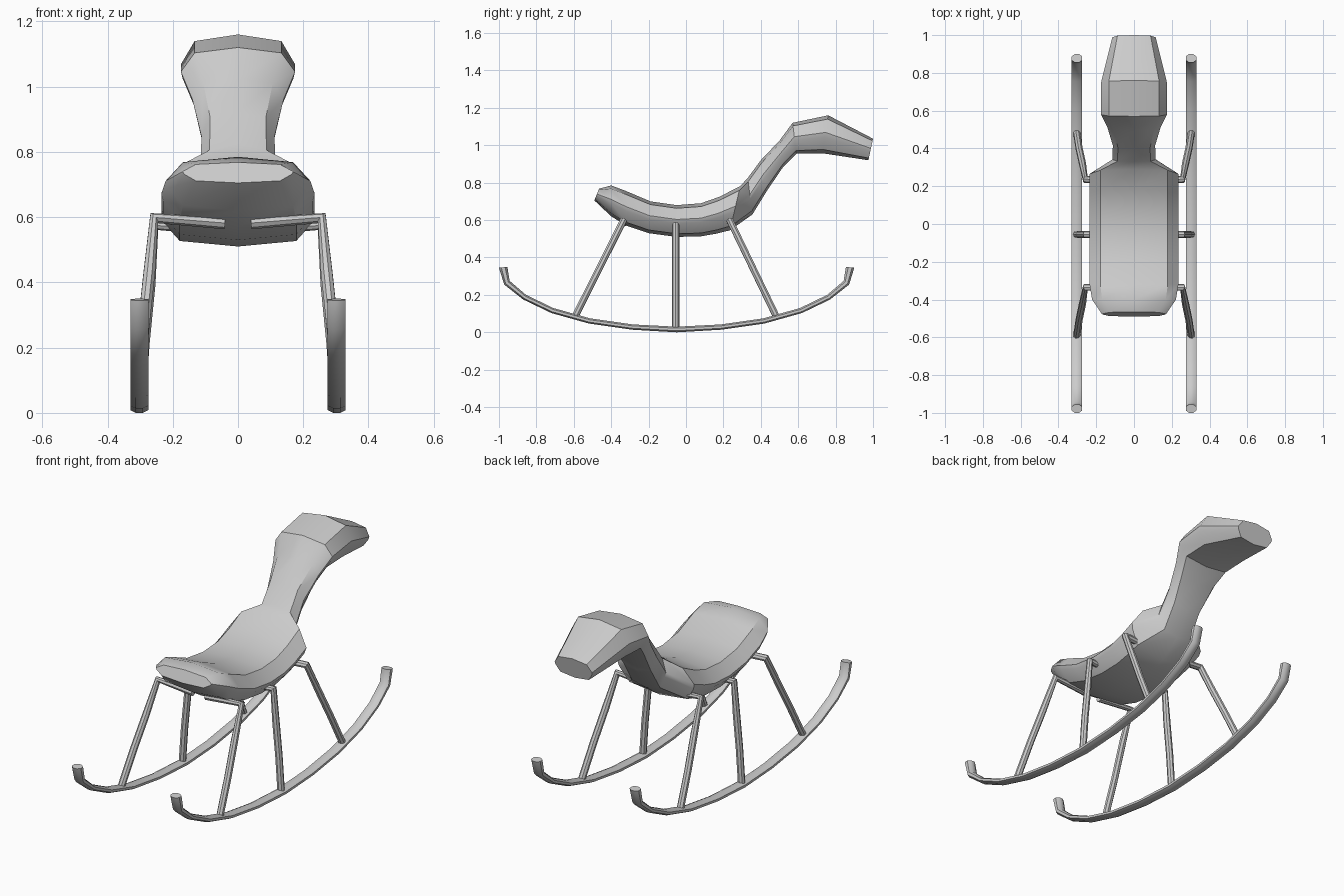
import bpy, bmesh
from mathutils import Vector

if "Cube" in bpy.data.objects:
    bpy.data.objects.remove(bpy.data.objects["Cube"])

# Cross-sections in unit coordinates: (sideways, bottom-to-top)
BODY = [(0, 1), (.76, .8), (1, .1), (.97, -.15), (.76, -.8), (0, -1),
        (-.76, -.8), (-.97, -.15), (-1, .1), (-.76, .8)]
ROUND = [(.4, 1), (1, .45), (1, -.45), (.4, -1),
         (-.4, -1), (-1, -.45), (-1, .45), (-.4, 1)]


def loft(name, profile, stations, x0=0.0):
    """Skin a profile through stations (y_top, z_top, y_bottom, z_bottom, half_width)."""
    bm = bmesh.new()
    rings = []
    for yt, zt, yb, zb, w in stations:
        top, bot = Vector((0, yt, zt)), Vector((0, yb, zb))
        mid, half = (top + bot) / 2, (top - bot) / 2
        rings.append([bm.verts.new(mid + half * v + Vector((x0 + u * w, 0, 0)))
                      for u, v in profile])
    n = len(profile)
    for a, b in zip(rings, rings[1:]):
        for i in range(n):
            bm.faces.new((a[i], a[(i + 1) % n], b[(i + 1) % n], b[i]))
    bm.faces.new(rings[0])
    bm.faces.new(rings[-1][::-1])
    bmesh.ops.recalc_face_normals(bm, faces=bm.faces)
    me = bpy.data.meshes.new(name)
    bm.to_mesh(me)
    bm.free()
    ob = bpy.data.objects.new(name, me)
    bpy.context.collection.objects.link(ob)
    smooth(ob)
    return ob


def smooth(ob):
    bpy.ops.object.select_all(action='DESELECT')
    ob.select_set(True)
    bpy.context.view_layer.objects.active = ob
    if ob.type == 'CURVE':
        bpy.ops.object.convert(target='MESH')
    bpy.ops.object.shade_smooth_by_angle(angle=0.6)


def tube(name, points, radius):
    cu = bpy.data.curves.new(name, 'CURVE')
    cu.dimensions = '3D'
    cu.bevel_depth, cu.bevel_resolution, cu.use_fill_caps = radius, 2, True
    sp = cu.splines.new('POLY')
    sp.points.add(len(points) - 1)
    for p, co in zip(sp.points, points):
        p.co = (*co, 1)
    ob = bpy.data.objects.new(name, cu)
    bpy.context.collection.objects.link(ob)
    smooth(ob)


# Seat, neck and head as one continuous body
loft("seat_neck_and_head", BODY, [
    (-.465, .768, -.49, .705, .17),
    (-.40, .785, -.40, .62, .222),
    (-.32, .755, -.32, .57, .235),
    (-.19, .70, -.20, .53, .235),
    (-.05, .68, -.05, .51, .235),
    (.08, .69, .08, .513, .235),
    (.18, .725, .16, .527, .235),
    (.29, .782, .235, .545, .235),
    (.33, .825, .355, .63, .115),
    (.40, .92, .435, .76, .112),
    (.50, 1.025, .52, .885, .14),
    (.57, 1.12, .59, .955, .175),
    (.76, 1.16, .73, .957, .175),
    (1.0, 1.035, .975, .92, .115)])

# Curved runners with flared upturned tips, symmetric about y = -0.05
half = [(.905, .35, .95, .345), (.893, .275, .922, .255), (.805, .20, .82, .175),
        (.66, .13, .67, .103), (.465, .075, .47, .047), (.235, .042, .24, .014)]
stations = [(-.05 - a, b, -.05 - c, d, .0275) for a, b, c, d in half]
stations.append((-.05, .03, -.05, 0, .0275))
stations += [(-.05 + a, b, -.05 + c, d, .0275) for a, b, c, d in reversed(half)]

# Bent legs: (name, y at top, y at foot, bar height, foot height)
legs = [("front_leg", -.335, -.59, .597, .09),
        ("middle_leg", -.055, -.055, .575, .025),
        ("back_leg", .235, .48, .597, .09)]
for s, side in ((-1, "left"), (1, "right")):
    loft(side + "_runner", ROUND, stations, s * .3025)
    for name, yt, yf, zt, zf in legs:
        path = [(s * .04, yt, zt - .015), (s * .257, yt, zt)]
        for t, x in ((.33, .272), (.66, .29), (1, .303)):
            path.append((s * x, yt + (yf - yt) * t, zt + (zf - zt) * t))
        tube(side + "_" + name, path, .019)
